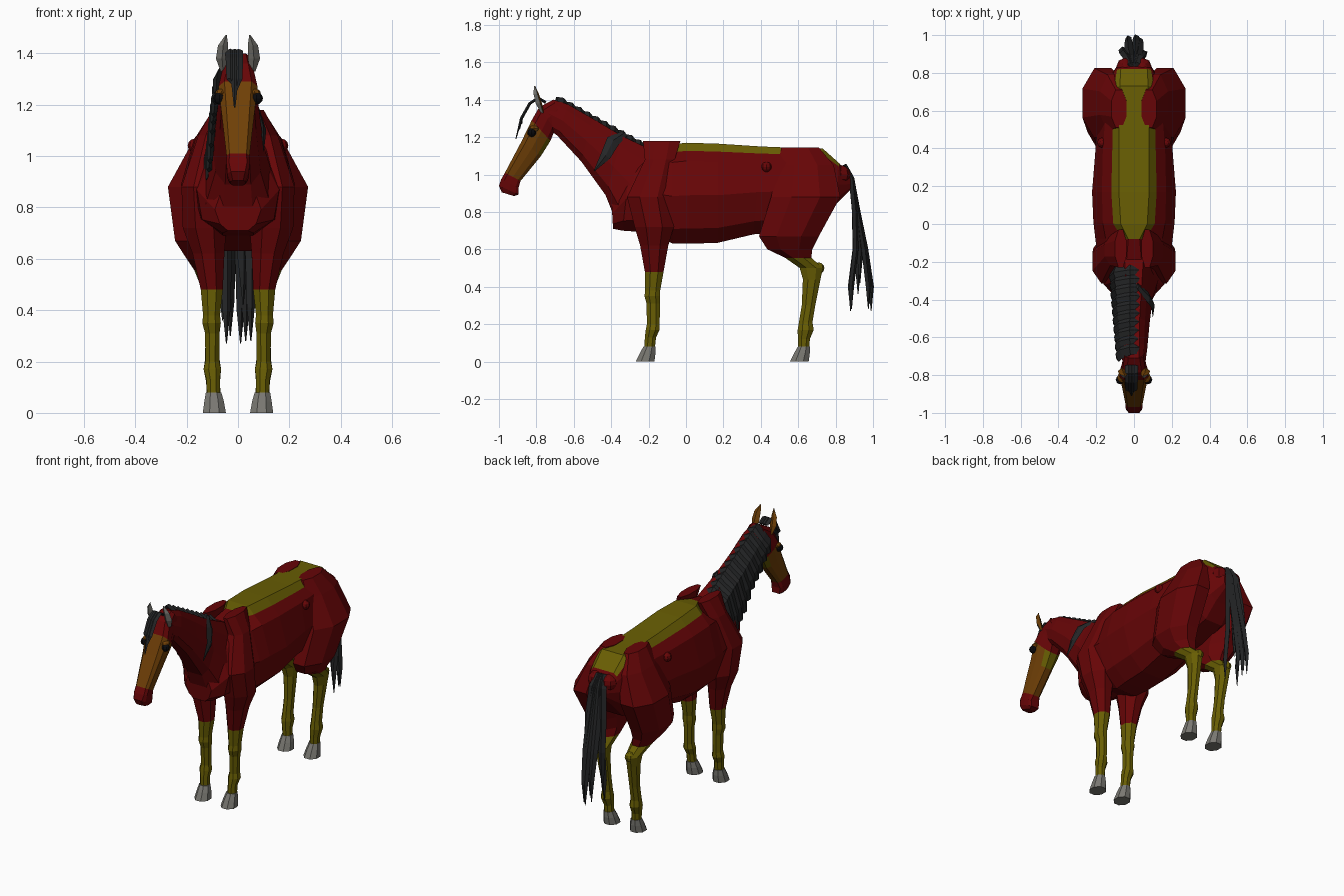
import bpy, bmesh, math, random
from mathutils import Vector as V

random.seed(4)


def material(name, rgb):
    m = bpy.data.materials.new(name)
    m.diffuse_color = (*rgb, 1)
    return m


RED = material("dark_red_coat", (0.133, 0.0015, 0.002))
OLIVE = material("olive_coat", (0.14, 0.112, 0.001))
BROWN = material("brown_face", (0.16, 0.05, 0.002))
HAIR = material("charcoal_hair", (0.018, 0.019, 0.020))
HOOF = material("grey_horn", (0.19, 0.185, 0.165))
BLACK = material("black_eye", (0.003, 0.003, 0.004))


def loft(name, rings, mats, rule=lambda i, j: 0):
    """Skin closed rings of equal size; rule(segment, side) gives the material."""
    bm = bmesh.new()
    vs = [[bm.verts.new(p) for p in r] for r in rings]
    n = len(rings[0])
    for i in range(len(rings) - 1):
        for j in range(n):
            k = (j + 1) % n
            f = bm.faces.new((vs[i][j], vs[i][k], vs[i + 1][k], vs[i + 1][j]))
            f.material_index = rule(i, j)
    bm.faces.new(vs[0]).material_index = rule(0, 0)
    bm.faces.new(vs[-1]).material_index = rule(len(rings) - 2, 0)
    bmesh.ops.recalc_face_normals(bm, faces=bm.faces)
    me = bpy.data.meshes.new(name)
    bm.to_mesh(me)
    bm.free()
    for m in mats:
        me.materials.append(m)
    ob = bpy.data.objects.new(name, me)
    bpy.context.collection.objects.link(ob)
    return ob


def slab(ty, tz, by, bz, *widths):
    """Symmetric ring from a top point to a bottom point; six widths add a bevel row."""
    us = (0, 0.17, 0.52, 0.85, 1) if len(widths) == 5 else (0, 0.08, 0.18, 0.52, 0.85, 1)
    half = [(w, ty + (by - ty) * u, tz + (bz - tz) * u) for u, w in zip(us, widths)]
    return half + [(-x, y, z) for x, y, z in reversed(half)]


def oct_ring(s, z, xc, yc, rx, ry):
    """Flat-sided octagon in the ground plane, on side s."""
    k = 1 / math.cos(math.pi / 8)
    return [(s * (xc + rx * k * math.cos(a)), yc + ry * k * math.sin(a), z)
            for a in (math.pi / 8 + j * math.pi / 4 for j in range(8))]


def strand(name, pts, widths, across, thick=0.008, mat=HAIR):
    """Thin tapered lock with a diamond section."""
    across = V(across).normalized()
    rings = []
    for i, (p, w) in enumerate(zip(pts, widths)):
        d = V(pts[min(i + 1, len(pts) - 1)]) - V(pts[max(i - 1, 0)])
        nrm = d.cross(across).normalized() * thick * min(1, 1.5 * w / max(widths))
        p, a = V(p), across * w
        rings.append([p + a, p + nrm, p - a, p - nrm])
    return loft(name, rings, [mat])


def ball(name, loc, r, mat):
    bpy.ops.mesh.primitive_uv_sphere_add(segments=8, ring_count=6, radius=r, location=loc)
    ob = bpy.context.object
    ob.name = name
    ob.data.materials.append(mat)
    return ob


# Trunk with an olive saddle strip along the back
loft("trunk", [
    slab(-0.40, 0.88, -0.39, 0.71, .04, .05, .07, .09, .07, .04),
    slab(-0.30, 1.05, -0.34, 0.70, .05, .075, .10, .16, .14, .06),
    slab(-0.20, 1.13, -0.20, 0.69, .04, .07, .12, .19, .15, .06),
    slab(-0.08, 1.16, -0.07, 0.63, .03, .06, .15, .205, .16, .07),
    slab(0.00, 1.17, 0.02, 0.63, .07, .11, .165, .215, .165, .08),
    slab(0.17, 1.165, 0.17, 0.635, .08, .12, .17, .222, .17, .08),
    slab(0.40, 1.15, 0.36, 0.68, .08, .115, .165, .205, .16, .08),
    slab(0.60, 1.142, 0.55, 0.70, .08, .11, .15, .19, .15, .07),
    slab(0.73, 1.14, 0.72, 0.75, .075, .105, .13, .16, .13, .06),
    slab(0.82, 1.06, 0.80, 0.84, .07, .09, .10, .11, .09, .05),
    slab(0.88, 0.98, 0.88, 0.92, .03, .04, .05, .05, .05, .03),
], [RED, OLIVE], lambda i, j: int(j in (0, 10, 11) and 3 <= i <= 8))

# Neck
loft("neck", [
    slab(-0.18, 1.13, -0.37, 0.74, .05, .085, .135, .13, .06),
    slab(-0.34, 1.205, -0.43, 0.89, .04, .068, .10, .088, .05),
    slab(-0.50, 1.30, -0.56, 1.07, .03, .058, .082, .07, .04),
    slab(-0.63, 1.375, -0.69, 1.21, .03, .053, .07, .06, .03),
    slab(-0.71, 1.40, -0.76, 1.26, .025, .05, .06, .05, .03),
], [RED])


# Head: red poll and muzzle, brown face, olive at the jaw corner
def head_rule(i, j):
    if i in (2, 3):
        return 2 if i == 2 and 3 <= j <= 5 else 1
    return 0


loft("head", [
    slab(-0.71, 1.40, -0.66, 1.30, .03, .05, .055, .05, .03),
    slab(-0.785, 1.36, -0.70, 1.24, .04, .060, .064, .055, .03),
    slab(-0.825, 1.29, -0.725, 1.18, .053, .076, .074, .055, .025),
    slab(-0.878, 1.18, -0.775, 1.10, .045, .064, .06, .042, .02),
    slab(-0.968, 1.01, -0.885, 0.965, .033, .045, .042, .035, .02),
    slab(-0.988, 0.975, -0.895, 0.93, .035, .045, .044, .04, .03),
    slab(-1.00, 0.94, -0.895, 0.893, .028, .042, .042, .036, .025),
    slab(-0.985, 0.905, -0.92, 0.885, .02, .03, .03, .025, .02),
], [RED, BROWN, OLIVE], head_rule)

fore = [(1.18, .07, -.13, .03, .10), (1.08, .105, -.14, .05, .08),
        (0.88, .14, -.20, .08, .115), (0.72, .13, -.17, .085, .105),
        (0.62, .115, -.17, .062, .075), (0.48, .102, -.17, .043, .05),
        (0.38, .103, -.178, .033, .04), (0.35, .103, -.18, .036, .042),
        (0.31, .1, -.175, .028, .036), (0.20, .1, -.175, .027, .034),
        (0.17, .1, -.178, .034, .037), (0.13, .097, -.19, .026, .03),
        (0.07, .095, -.195, .026, .028)]
hind = [(1.145, .08, .61, .04, .10), (1.05, .112, .64, .068, .15),
        (0.88, .165, .64, .108, .185), (0.67, .15, .55, .095, .16),
        (0.60, .13, .555, .07, .12),
        (0.555, .115, .60, .055, .07), (0.50, .108, .67, .04, .062),
        (0.44, .105, .672, .034, .047), (0.30, .1, .655, .027, .036),
        (0.21, .1, .64, .028, .036), (0.17, .1, .64, .034, .043),
        (0.12, .097, .63, .027, .032), (0.07, .095, .63, .027, .03)]

for s, side in ((1, "right"), (-1, "left")):
    # Legs: red shoulder or thigh above, olive below, grey hooves
    for part, rows in (("front", fore), ("hind", hind)):
        loft(f"{part}_leg_{side}", [oct_ring(s, *r) for r in rows], [RED, OLIVE],
             lambda i, j: int(i >= 5))
        y = rows[-1][2]
        loft(f"{part}_hoof_{side}", [oct_ring(s, .08, .095, y, .03, .032),
                                     oct_ring(s, .045, .093, y - .01, .038, .042),
                                     oct_ring(s, 0, .092, y - .024, .045, .05)], [HOOF])
    # Hock and hip knobs, tail-root muscle
    ball(f"hock_{side}", (s * .105, .71, .50), .03, OLIVE)
    ball(f"hip_knob_{side}", (s * .168, .43, 1.04), .028, RED)
    ball(f"tail_root_{side}", (s * .045, .83, 1.0), .05, RED)
    # Eyes with brow
    ball(f"eye_{side}", (s * .073, -.825, 1.225), .024, BLACK)
    b = ball(f"brow_{side}", (s * .064, -.812, 1.245), .025, BROWN)
    b.scale = (1, 1.2, .7)
    # Ears: grey facing forward, brown behind
    rows = [(1.33, .058, .010), (1.38, .062, .024), (1.43, .058, .020), (1.472, .046, .002)]
    loft(f"ear_{side}", [[(s * (x - w), -.79 - (z - 1.4) * .3, z),
                          (s * x, -.79 - w * .8 - (z - 1.4) * .3, z),
                          (s * (x + w), -.785 - (z - 1.4) * .3, z),
                          (s * x, -.785 + w * .4 - (z - 1.4) * .3, z)]
                         for z, x, w in rows], [HOOF, BROWN], lambda i, j: int(j >= 2))

# Forelock curving over the face
for k, (dx, end) in enumerate(((-.030, 1.27), (-.013, 1.19), (.002, 1.24))):
    strand(f"forelock_{k}", [(dx, -.75, 1.385), (dx, -.79, 1.41), (dx, -.835, 1.38),
                             (dx, -.88, 1.30), (-.013, -.91 + (end - 1.19) * .4, end)],
           [.018, .018, .018, .015, .003], (1, 0, 0))

# Mane: overlapping locks falling to the left of the crest
N = 10
for i in range(N):
    t = i / (N - 1)
    y, z = -.66 + .41 * t, 1.385 - .225 * t
    hw, drop = .055 + .035 * t, .15 + .13 * t + random.uniform(-.02, .02)
    strand(f"mane_lock_{i}", [(.022, y, z - .012), (-.018, y, z + .012), (-hw - .005, y - .01, z - .05),
                              (-hw - .027, y - .03, z - drop * .65), (-hw - .03, y - .05, z - drop)],
           [.03, .038, .048, .046, .02], (0, .87, -.5), .016)
strand("mane_tuft", [(.02, -.33, 1.22), (.075, -.39, 1.18), (.10, -.43, 1.10), (.10, -.49, 1.02)],
       [.02, .036, .028, .003], (0, .8, -.5), .01)

# Tail: long tapering locks from one root, parting into a front and a rear group
ends = [(-.06, .92, .36), (-.045, .88, .27), (-.03, .985, .30), (.01, .99, .27),
        (.03, .975, .28), (.05, .885, .28), (.02, .93, .42)]
for k, (x, y, z) in enumerate(ends):
    strand(f"tail_lock_{k}", [(x * .3, .845, 1.05), (x * .6, .885, .98), (x * .9, .905 + (y - .9) * .15, .80),
                              (x, .925 + (y - .92) * .5, .60), (x, y, z + .13), (x, y, z)],
           [.016, .024, .024, .022, .016, .002], (1, .25, 0), .015)
